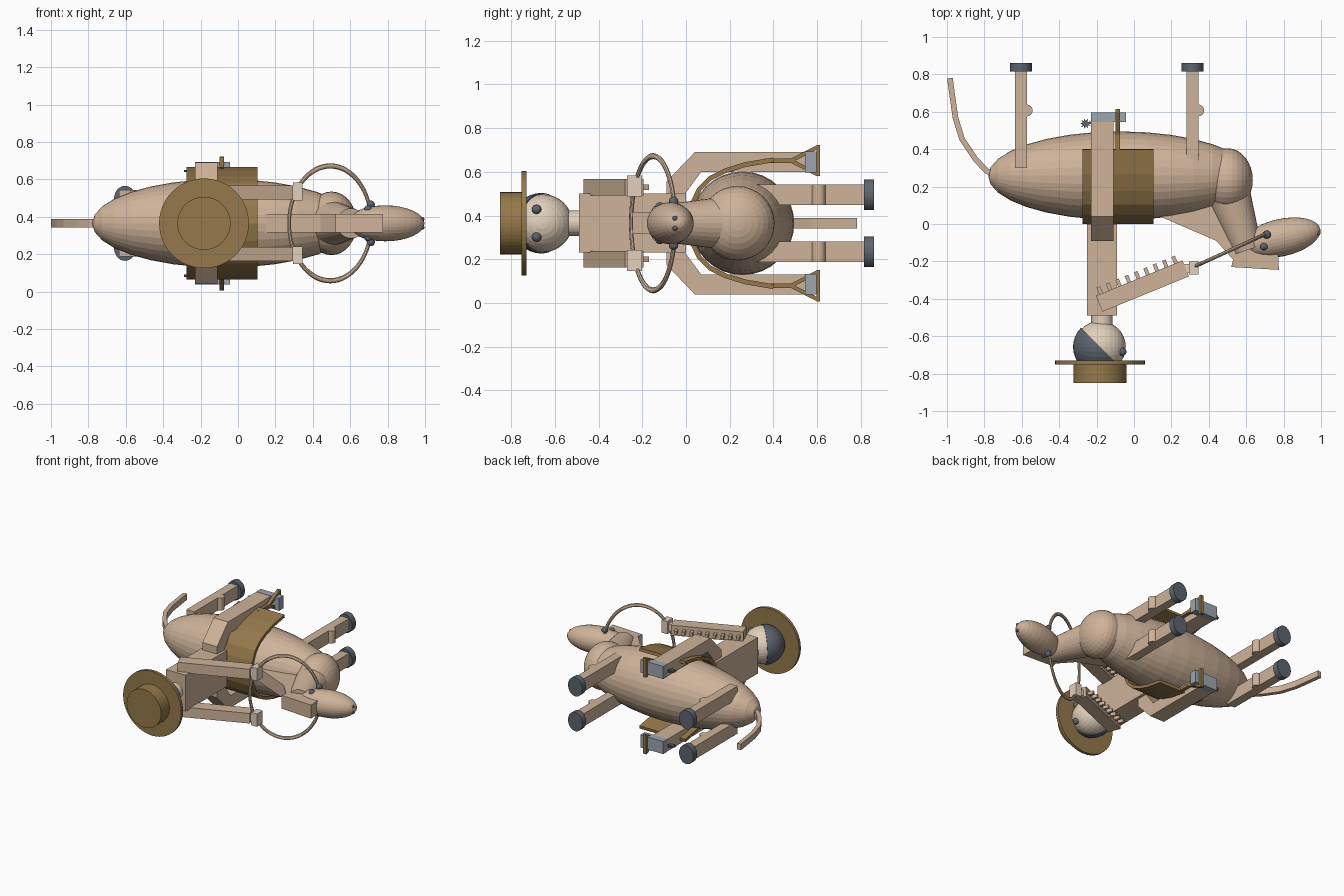
import bpy, bmesh, math
from mathutils import Vector, Matrix

if "Cube" in bpy.data.objects:
    bpy.data.objects.remove(bpy.data.objects["Cube"])

ZC = 0.365  # side-to-side mirror plane; the model lies with its top facing -y


def material(name, rgb):
    m = bpy.data.materials.new(name)
    m.diffuse_color = (*rgb, 1)
    m.use_nodes = True
    m.node_tree.nodes["Principled BSDF"].inputs["Base Color"].default_value = m.diffuse_color
    return m


TAN = material("tan", (0.62, 0.45, 0.32))
SKIN = material("skin", (0.76, 0.63, 0.50))
BROWN = material("leather", (0.30, 0.19, 0.07))
SLATE = material("slate", (0.11, 0.13, 0.16))
STEEL = material("boot_grey", (0.34, 0.38, 0.43))


def finish(name, bm, mat):
    bmesh.ops.recalc_face_normals(bm, faces=bm.faces)
    me = bpy.data.meshes.new(name)
    bm.to_mesh(me)
    bm.free()
    me.materials.append(mat)
    ob = bpy.data.objects.new(name, me)
    bpy.context.collection.objects.link(ob)
    return ob


def at(p):
    return Vector((p[0], p[1], p[2] + ZC))


def ellipsoid(name, c, r, mat, turn=0, seg=32, rings=16, cut=None):
    """Sphere with poles along x, scaled, turned about z, optionally cut by a plane."""
    bm = bmesh.new()
    bmesh.ops.create_uvsphere(bm, u_segments=seg, v_segments=rings, radius=1)
    m = (Matrix.Translation(at(c)) @ Matrix.Rotation(turn, 4, 'Z')
         @ Matrix.Diagonal((*r, 1)) @ Matrix.Rotation(math.pi / 2, 4, 'Y'))
    bm.transform(m)
    if cut:
        out = bmesh.ops.bisect_plane(bm, geom=bm.verts[:] + bm.edges[:] + bm.faces[:],
                                     plane_co=at(c), plane_no=cut, clear_outer=True)
        edges = [e for e in out["geom_cut"] if isinstance(e, bmesh.types.BMEdge)]
        bmesh.ops.holes_fill(bm, edges=edges)
    return finish(name, bm, mat)


def box(name, c, size, mat, turn=0):
    bm = bmesh.new()
    bmesh.ops.create_cube(bm, size=1)
    bm.transform(Matrix.Translation(at(c)) @ Matrix.Rotation(turn, 4, 'Z')
                 @ Matrix.Diagonal((*size, 1)))
    return finish(name, bm, mat)


def cone(name, a, b, r1, r2, mat, seg=32, wide=1):
    """Round bar from a to b; wide stretches it along z."""
    a, b = Vector(a), Vector(b)
    bm = bmesh.new()
    bmesh.ops.create_cone(bm, cap_ends=True, segments=seg, radius1=r1, radius2=r2,
                          depth=(b - a).length)
    rot = (b - a).to_track_quat('Z', 'Y').to_matrix().to_4x4()
    bm.transform(Matrix.Translation(at((a + b) / 2)) @ Matrix.Diagonal((1, 1, wide, 1)) @ rot)
    return finish(name, bm, mat)


def prism(name, pts, lo, hi, mat, axis='z'):
    """Profile in xy pushed along z, or profile in (y, z) pushed along x."""
    bm = bmesh.new()
    put = (lambda p, d: at((p[0], p[1], d))) if axis == 'z' else (lambda p, d: at((d, p[0], p[1])))
    face = bm.faces.new([bm.verts.new(put(p, lo)) for p in pts])
    out = bmesh.ops.extrude_face_region(bm, geom=[face])
    vs = [v for v in out["geom"] if isinstance(v, bmesh.types.BMVert)]
    bmesh.ops.translate(bm, verts=vs, vec=put((0, 0), hi) - put((0, 0), lo))
    return finish(name, bm, mat)


def ribbon(path, t):
    """Closed outline of a path with thickness t."""
    p = [Vector(q) for q in path]
    left, right = [], []
    for i, q in enumerate(p):
        d = (p[min(i + 1, len(p) - 1)] - p[max(i - 1, 0)]).normalized() * t / 2
        left.append(q + Vector((-d.y, d.x)))
        right.append(q - Vector((-d.y, d.x)))
    return left + right[::-1]


# Horse body, chest, neck, head
ellipsoid("horse_body", (-0.075, 0.258, 0), (0.705, 0.237, 0.237), TAN)
ellipsoid("horse_chest", (0.50, 0.235, 0), (0.135, 0.17, 0.17), TAN)
cone("horse_neck", (0.49, 0.2, 0), (0.605, -0.14, 0), 0.125, 0.08, TAN)
ellipsoid("horse_head", (0.787, -0.073, 0), (0.214, 0.1, 0.096), TAN, turn=0.22)

# Mane with forelock
prism("mane", [(0.14, 0.04), (0.44, -0.09), (0.53, -0.19), (0.52, -0.23), (0.775, -0.245),
               (0.77, -0.15), (0.62, -0.08), (0.45, 0.15)], -0.05, 0.05, TAN)

# Tail
prism("tail", ribbon([(-0.74, 0.26), (-0.79, 0.285), (-0.85, 0.35), (-0.92, 0.455), (-0.955, 0.57),
                      (-0.972, 0.69), (-0.984, 0.78)], 0.03), -0.023, 0.023, TAN)

# Legs with knees and hooves, eyes, nostrils, bit
for s, side in ((1, "left"), (-1, "right")):
    for x, end in ((0.313, "front"), (-0.604, "rear")):
        z = s * 0.13
        box(f"{end}_leg_{side}", (x, 0.56, z), (0.066, 0.52, 0.095), TAN)
        cone(f"{end}_knee_{side}", (x + 0.03, 0.607, z - 0.047), (x + 0.03, 0.607, z + 0.047),
             0.032, 0.032, TAN, 16)
        cone(f"{end}_hoof_{side}", (x, 0.815, z), (x, 0.86, z), 0.059, 0.059, SLATE, 32, 1.19)
    ellipsoid(f"horse_eye_{side}", (0.695, -0.12, s * 0.075), (0.021,) * 3, SLATE, seg=16, rings=8)
    ellipsoid(f"bit_{side}", (0.71, -0.057, s * 0.1), (0.022,) * 3, SLATE, seg=16, rings=8)
    ellipsoid(f"nostril_{side}", (0.985, -0.05, s * 0.022), (0.012,) * 3, SLATE, seg=12, rings=6)

# Saddle blanket, stirrup straps and stirrups
half = [(0.03, 0.09), (0.06, 0.155), (0.11, 0.205), (0.18, 0.24), (0.27, 0.268), (0.4, 0.29)]
arc = [(y, -z) for y, z in half[::-1]] + [(0.01, 0)] + half
prism("saddle", ribbon(arc, 0.022), -0.275, 0.105, BROWN, 'x')
for s, side in ((1, "left"), (-1, "right")):
    strap = [(y, s * z) for y, z in ((0.36, 0.285), (0.42, 0.286), (0.49, 0.286))]
    prism(f"stirrup_strap_{side}", ribbon(strap, 0.02), -0.1, -0.075, BROWN, 'x')
    for z in (0.35, 0.222):
        prism(f"stirrup_side_{side}", ribbon([(0.48, s * 0.286), (0.605, s * z)], 0.018),
              -0.1, -0.075, BROWN, 'x')
    prism(f"stirrup_tread_{side}", ribbon([(0.605, s * 0.215), (0.605, s * 0.357)], 0.018),
          -0.1, -0.075, BROWN, 'x')

# Rider torso, legs, boots, spurs
box("rider_torso", (-0.17, -0.245, 0), (0.16, 0.49, 0.27), TAN)
for s, side in ((1, "left"), (-1, "right")):
    leg = [(-0.09, 0.1), (-0.09, 0.19), (0.04, 0.325), (0.595, 0.325), (0.595, 0.235),
           (0.07, 0.235), (-0.03, 0.1)]
    prism(f"rider_leg_{side}", [(y, s * z) for y, z in leg], -0.23, -0.11, TAN, 'x')
    box(f"boot_{side}", (-0.136, 0.571, s * 0.28), (0.188, 0.052, 0.094), STEEL)
    star = [(-0.26 + r * math.cos(a), 0.537 + r * math.sin(a)) for r, a in
            ((0.03 if k % 2 else 0.014, k * math.pi / 9) for k in range(18))]
    prism(f"spur_{side}", star, s * 0.28 - 0.006, s * 0.28 + 0.006, SLATE)
    box(f"spur_post_{side}", (-0.24, 0.54, s * 0.28), (0.04, 0.012, 0.012), SLATE)

# Arms with sleeve fringe, and hands
tilt = math.atan2(0.19, 0.465)
along = Vector((math.cos(tilt), math.sin(tilt), 0))
across = Vector((-along.y, along.x, 0))
for s, side in ((1, "left"), (-1, "right")):
    mid = Vector((0.045, -0.332, s * 0.165))
    box(f"arm_{side}", mid, (0.5, 0.092, 0.075), TAN, tilt)
    for k in range(9):
        p = mid + along * (-0.22 + k * 0.054) + across * 0.06
        box(f"fringe_{side}_{k}", p, (0.02, 0.05, 0.025), TAN, tilt)
    box(f"hand_{side}", (0.32, -0.235, s * 0.17), (0.05, 0.068, 0.095), SKIN)
    box(f"wrist_{side}", (0.28, -0.238, s * 0.17), (0.06, 0.05, 0.05), SKIN)

# Reins: one tilted oval loop
bpy.ops.mesh.primitive_torus_add(major_segments=64, minor_segments=8, major_radius=1, minor_radius=0.045)
reins = bpy.context.object
reins.name = "reins"
reins.data.transform(Matrix.Translation(at((0.493, -0.15, 0))) @ Matrix.Rotation(0.43, 4, 'Z')
                     @ Matrix.Diagonal((0.242, 0.22, 0.307, 1)) @ Matrix.Rotation(math.pi / 2, 4, 'X'))
reins.data.materials.append(TAN)

# Rider neck, head, hair, eyes
HX = -0.182
cone("rider_neck", (HX + 0.01, -0.56, 0), (HX + 0.01, -0.48, 0), 0.058, 0.058, SKIN)
ellipsoid("rider_head", (HX, -0.657, 0), (0.138, 0.138, 0.133), SKIN)
ellipsoid("rider_hair", (HX, -0.657, 0), (0.144, 0.144, 0.139), SLATE, cut=(1, 1, 0))
for s, side in ((1, "left"), (-1, "right")):
    ellipsoid(f"rider_eye_{side}", (-0.062, -0.683, s * 0.063), (0.022,) * 3, SLATE, seg=16, rings=8)

# Hat
cone("hat_brim", (HX, -0.73, 0), (HX, -0.752, 0), 0.24, 0.24, BROWN, 48)
cone("hat_crown", (HX, -0.745, 0), (HX, -0.85, 0), 0.142, 0.142, BROWN, 48)
